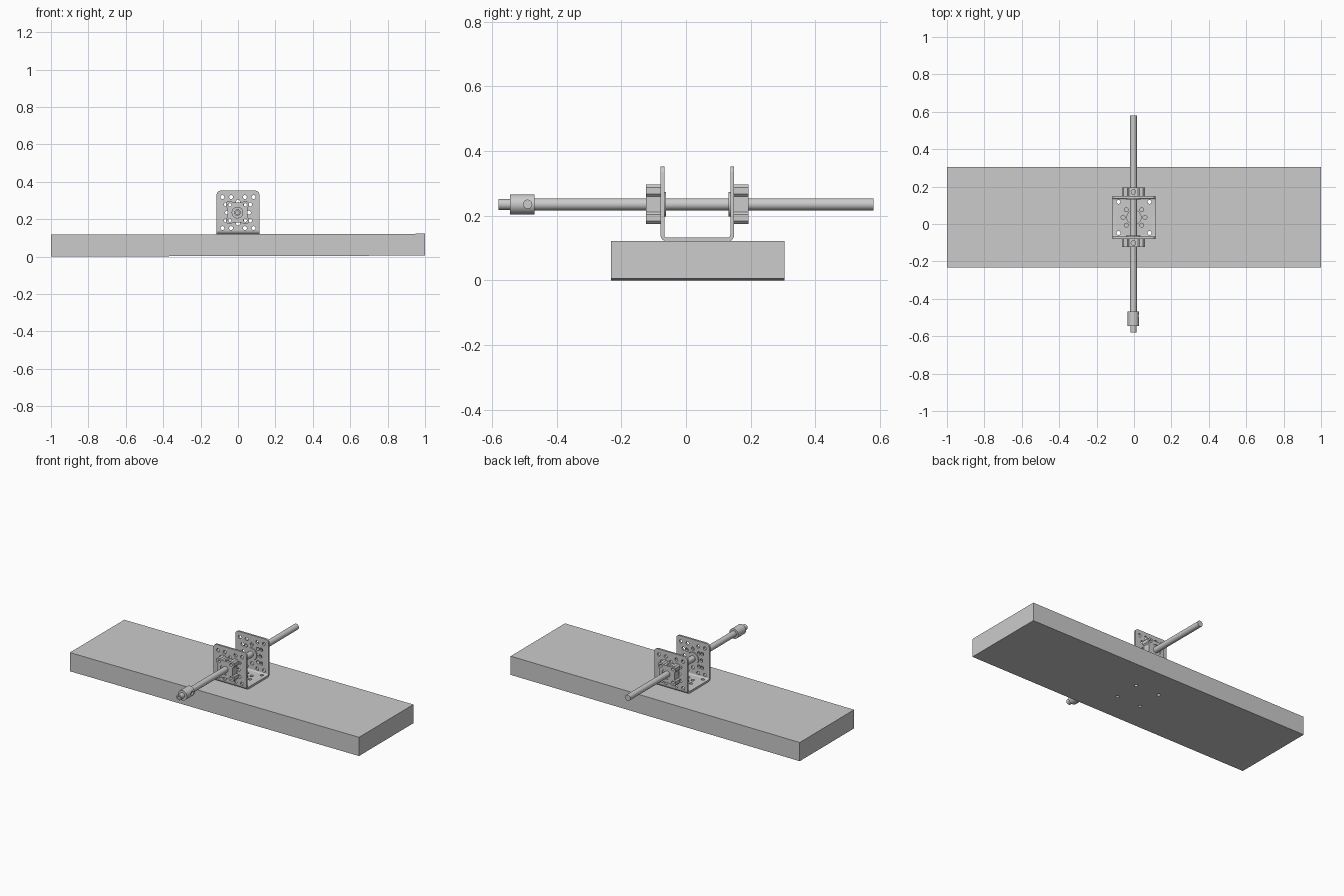
import bpy, bmesh, math
from mathutils import Matrix, Vector

if "Cube" in bpy.data.objects:
    bpy.data.objects.remove(bpy.data.objects["Cube"])

AX, AZ, CY = -0.003, 0.235, 0.035      # axle x, axle height, bracket centre y
ROT = {'x': Matrix.Rotation(math.pi / 2, 4, 'Y'),
       'y': Matrix.Rotation(-math.pi / 2, 4, 'X'),
       'z': Matrix.Identity(4)}


def add_cyl(bm, axis, centre, r, length, seg=24):
    bmesh.ops.create_cone(bm, cap_ends=True, segments=seg, radius1=r, radius2=r,
                          depth=length, matrix=Matrix.Translation(centre) @ ROT[axis])


def make(name, bm):
    bmesh.ops.recalc_face_normals(bm, faces=bm.faces)
    me = bpy.data.meshes.new(name)
    bm.to_mesh(me)
    bm.free()
    ob = bpy.data.objects.new(name, me)
    bpy.context.collection.objects.link(ob)
    return ob


def prism(points, direction):
    bm = bmesh.new()
    face = bm.faces.new([bm.verts.new(p) for p in points])
    ext = bmesh.ops.extrude_face_region(bm, geom=[face])
    bmesh.ops.translate(bm, vec=direction,
                        verts=[v for v in ext['geom'] if isinstance(v, bmesh.types.BMVert)])
    return bm


def activate(ob):
    bpy.ops.object.select_all(action='DESELECT')
    ob.select_set(True)
    bpy.context.view_layer.objects.active = ob


def drill(ob, holes):
    """Cut cylinders (axis, centre, radius, length) out of an object."""
    bm = bmesh.new()
    for h in holes:
        add_cyl(bm, *h, seg=16)
    cutter = make("cutter", bm)
    cutter.hide_render = True
    mod = ob.modifiers.new("drill", 'BOOLEAN')
    mod.operation, mod.solver, mod.object = 'DIFFERENCE', 'EXACT', cutter
    activate(ob)
    bpy.ops.object.modifier_apply(modifier=mod.name)
    bpy.data.objects.remove(cutter)


def smooth(ob):
    activate(ob)
    bpy.ops.object.shade_smooth_by_angle(angle=math.radians(30))


def rod(name, y0, y1, r):
    bm = bmesh.new()
    add_cyl(bm, 'y', (AX, (y0 + y1) / 2, AZ), r, y1 - y0, 32)
    return make(name, bm)


def signs(a, b):
    return [(sx * a, sy * b) for sx in (-1, 1) for sy in (-1, 1)]


corners = signs(.083, .083)
ring = [(.0585 * math.cos(k * math.pi / 4), .0585 * math.sin(k * math.pi / 4)) for k in range(8)]

# Plank, very slightly tilted, with four screw holes
bm = bmesh.new()
bmesh.ops.create_cube(bm, size=1, matrix=Matrix.Translation((0, .036, .061))
                      @ Matrix.Rotation(-.0025, 4, 'Y') @ Matrix.Diagonal((2, .537, .117, 1)))
board = make("plank", bm)
drill(board, [('z', (x, CY + y, .06), .0105, .3) for x, y in corners])

# U-shaped channel: bent sheet profile, rounded top corners
H, T, R, Z0, Z1 = .114, .012, .02, .12, .352


def u_path(h, z0, r):
    pts = [(-h, Z1)]
    for side in (-1, 1):
        arc = [(side * (h - r + r * math.cos(a)), z0 + r - r * math.sin(a))
               for a in [k * math.pi / 8 for k in range(5)]]
        pts += arc if side < 0 else arc[::-1]
    return pts + [(h, Z1)]


outline = u_path(H, Z0, R) + u_path(H - T, Z0 + T, R - T)[::-1]
bm = prism([(-.114, CY + y, z) for y, z in outline], Vector((.228, 0, 0)))
tops = [e for e in bm.edges if all(v.co.z > Z1 - 1e-4 for v in e.verts)
        and abs(e.verts[0].co.x - e.verts[1].co.x) < 1e-4]
bmesh.ops.bevel(bm, geom=tops, offset=.02, segments=5, profile=.5, affect='EDGES')
channel = make("channel_bracket", bm)
side = corners + signs(.037, .083) + signs(.065, .043) + ring
holes = [('y', (x, CY, AZ + z), .0105, .3) for x, z in side]
holes += [('z', (x, CY + y, .125), .0105, .026) for x, y in corners + ring]
holes += [('y', (0, CY, AZ), .038, .3), ('z', (0, CY, .125), .038, .026)]
drill(channel, holes)
smooth(channel)

# Bearing blocks: notched squares outside each wall, with bearing inserts
for s, label in ((-1, "front"), (1, "back")):
    wall = CY + s * H
    quarter = [(.061, -.052), (.061, -.032), (.053, -.024), (.053, .024),
               (.061, .032), (.061, .052), (.052, .061)]
    prof = []
    for k in range(4):
        c, n = math.cos(k * math.pi / 2), math.sin(k * math.pi / 2)
        prof += [(x * c - z * n, x * n + z * c) for x, z in quarter]
    bm = prism([(AX + x, wall, AZ + z) for x, z in prof], Vector((0, s * .045, 0)))
    block = make(label + "_bearing_block", bm)
    mid = wall + s * .0225
    cuts = [('y', (AX + x, mid, AZ + z), .009, .1) for x, z in signs(.0414, .0414)]
    cuts += [('y', (AX, mid, AZ), .033, .1)]
    cuts += [('z', (AX, mid, AZ + k * .055), .012, .03) for k in (-1, 1)]
    drill(block, cuts)
    smooth(block)
    y0, y1 = sorted((wall - s * .012, wall + s * .04))
    smooth(rod(label + "_bearing", y0, y1, .033))
    y0, y1 = sorted((wall - s * .002, wall - s * .017))
    smooth(rod(label + "_bearing_flange", y0, y1, .0385))

# Axle, with collar and stepped tip at the front end
smooth(rod("axle", -.5, .58, .0185))
collar = rod("shaft_collar", -.545, -.468, .031)
drill(collar, [('x', (AX + .03, -.49, AZ), .013, .02)])
smooth(collar)
tip = rod("axle_tip", -.58, -.53, .017)
drill(tip, [('y', (AX, -.58, AZ), .009, .06)])
smooth(tip)
